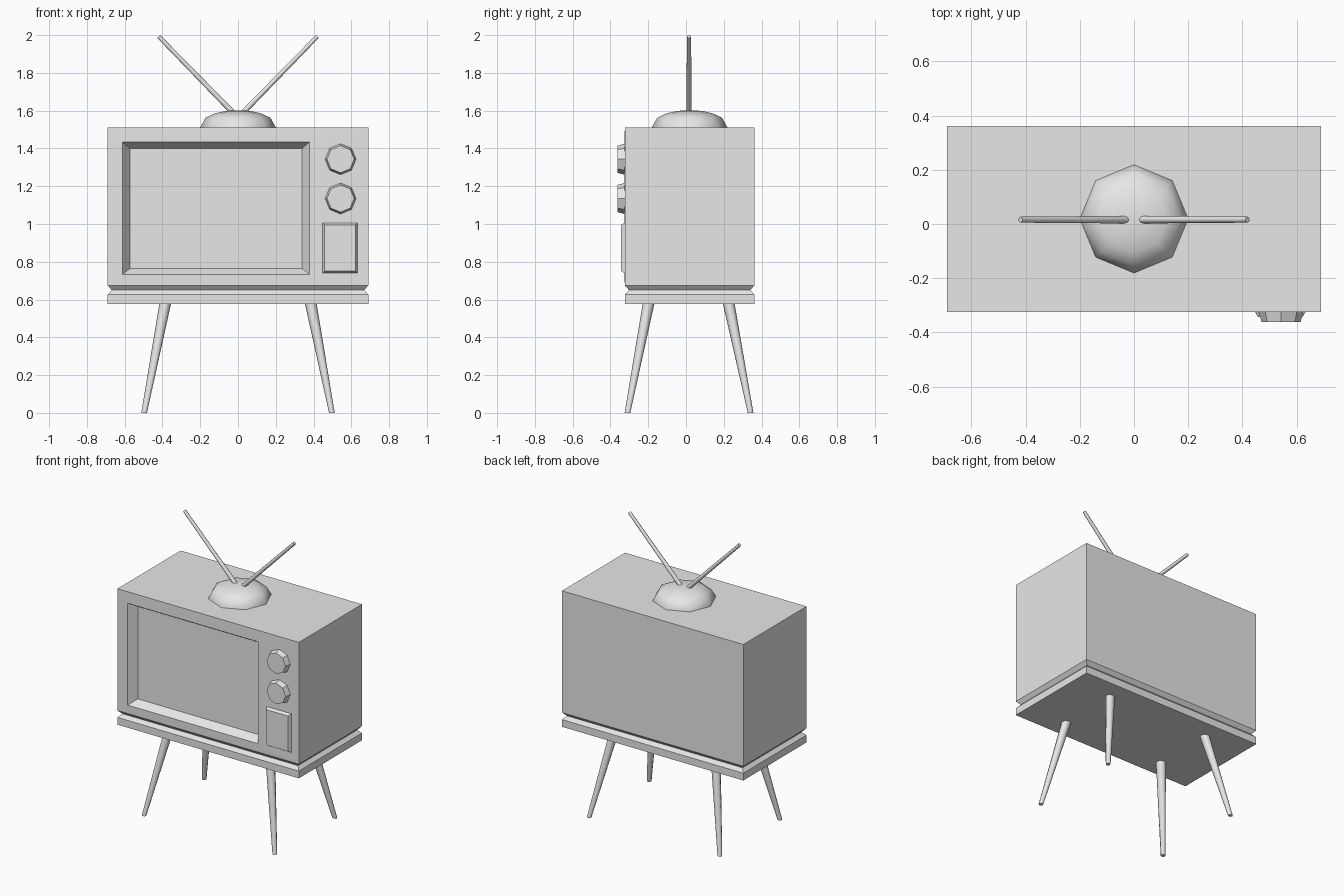
import bpy, bmesh
from math import cos, sin, pi, radians
from mathutils import Vector

if "Cube" in bpy.data.objects:
    bpy.data.objects.remove(bpy.data.objects["Cube"], do_unlink=True)

GREY = (0.8, 0.8, 0.8, 1)
mat = bpy.data.materials.new("light grey")
mat.use_nodes = True
mat.diffuse_color = GREY
mat.node_tree.nodes["Principled BSDF"].inputs["Base Color"].default_value = GREY

MID_Y = 0.019  # depth centre of the cabinet
FRONT = -0.325


def finish(name, bm, smooth=None):
    bmesh.ops.recalc_face_normals(bm, faces=bm.faces[:])
    mesh = bpy.data.meshes.new(name)
    bm.to_mesh(mesh)
    bm.free()
    obj = bpy.data.objects.new(name, mesh)
    bpy.context.collection.objects.link(obj)
    mesh.materials.append(mat)
    if smooth:
        bpy.ops.object.select_all(action='DESELECT')
        obj.select_set(True)
        bpy.context.view_layer.objects.active = obj
        bpy.ops.object.shade_smooth_by_angle(angle=radians(smooth))
    return obj


def loft(loops):
    """Skin a stack of equal-length point loops and cap both ends."""
    bm = bmesh.new()
    rings = [[bm.verts.new(p) for p in loop] for loop in loops]
    for a, b in zip(rings, rings[1:]):
        for i in range(len(a)):
            j = (i + 1) % len(a)
            bm.faces.new((a[i], a[j], b[j], b[i]))
    bm.faces.new(rings[0])
    bm.faces.new(rings[-1])
    return bm


def octagon(center, radius, u, v):
    c, u, v = Vector(center), Vector(u), Vector(v)
    return [c + radius * (cos(k * pi / 4) * u + sin(k * pi / 4) * v) for k in range(8)]


def level(center, radius):
    return octagon(center, radius, (1, 0, 0), (0, 1, 0))


def upright(center, radius):
    return octagon(center, radius, (1, 0, 0), (0, 0, 1))


# Cabinet with a grooved plinth
def footprint(z, inset):
    x, y = 0.69 - inset, 0.343 - inset
    return [(sx * x, MID_Y + sy * y, z) for sx, sy in ((-1, -1), (1, -1), (1, 1), (-1, 1))]


cabinet = loft([footprint(z, i) for z, i in
                ((0.577, 0), (0.627, 0), (0.65, 0.022), (0.675, 0), (1.512, 0))])

# Sunken screen with a sloping surround, cut into the front face
cabinet.normal_update()
face = min((f for f in cabinet.faces if f.calc_center_median().z > 0.8),
           key=lambda f: f.calc_center_median().y)
for x0, x1, z0, z1, y in ((-0.612, 0.378, 0.733, 1.433, FRONT),
                          (-0.572, 0.34, 0.765, 1.4, FRONT + 0.055)):
    bmesh.ops.inset_individual(cabinet, faces=[face], thickness=0.02)
    mid = face.calc_center_median()
    for v in face.verts:
        v.co = (x0 if v.co.x < mid.x else x1, y, z0 if v.co.z < mid.z else z1)
finish("cabinet", cabinet)

# Tuning knobs
for name, z in (("upper_knob", 1.343), ("lower_knob", 1.135)):
    finish(name, loft([upright((0.543, y, z), r) for y, r in
                       ((FRONT + 0.01, 0.082), (FRONT, 0.082), (-0.362, 0.072))]))


# Speaker panel
def plate(y, inset):
    x0, x1, z0, z1 = 0.447 + inset, 0.633 - inset, 0.74 + inset, 1.006 - inset
    return [(x0, y, z0), (x1, y, z0), (x1, y, z1), (x0, y, z1)]


finish("speaker_panel", loft([plate(FRONT + 0.01, 0), plate(FRONT, 0), plate(-0.344, 0.011)]))

# Splayed tapered legs
for side, sx in (("right", -1), ("left", 1)):
    for end, sy in (("front", -1), ("back", 1)):
        top = (sx * 0.385, MID_Y - 0.005 + sy * 0.212, 0.58)
        foot = (sx * 0.497, MID_Y - 0.003 + sy * 0.326, 0)
        finish(f"{end}_{side}_leg", loft([level(foot, 0.015), level(top, 0.031)]), 60)

# Antenna dome
finish("antenna_dome", loft([level((0, MID_Y, z), r) for z, r in
                             ((1.505, 0.2), (1.512, 0.2), (1.562, 0.172),
                              (1.585, 0.125), (1.598, 0.07), (1.602, 0.02))]), 80)

# Antenna rods
for side, sx in (("right", -1), ("left", 1)):
    base = Vector((sx * 0.025, MID_Y - 0.003, 1.588))
    tip = Vector((sx * 0.419, MID_Y - 0.003, 1.992))
    axis = (tip - base).normalized()
    across = Vector((0, 1, 0))
    normal = axis.cross(across)
    finish(f"{side}_antenna_rod", loft([octagon(base, 0.014, across, normal),
                                        octagon(tip, 0.011, across, normal)]), 60)
